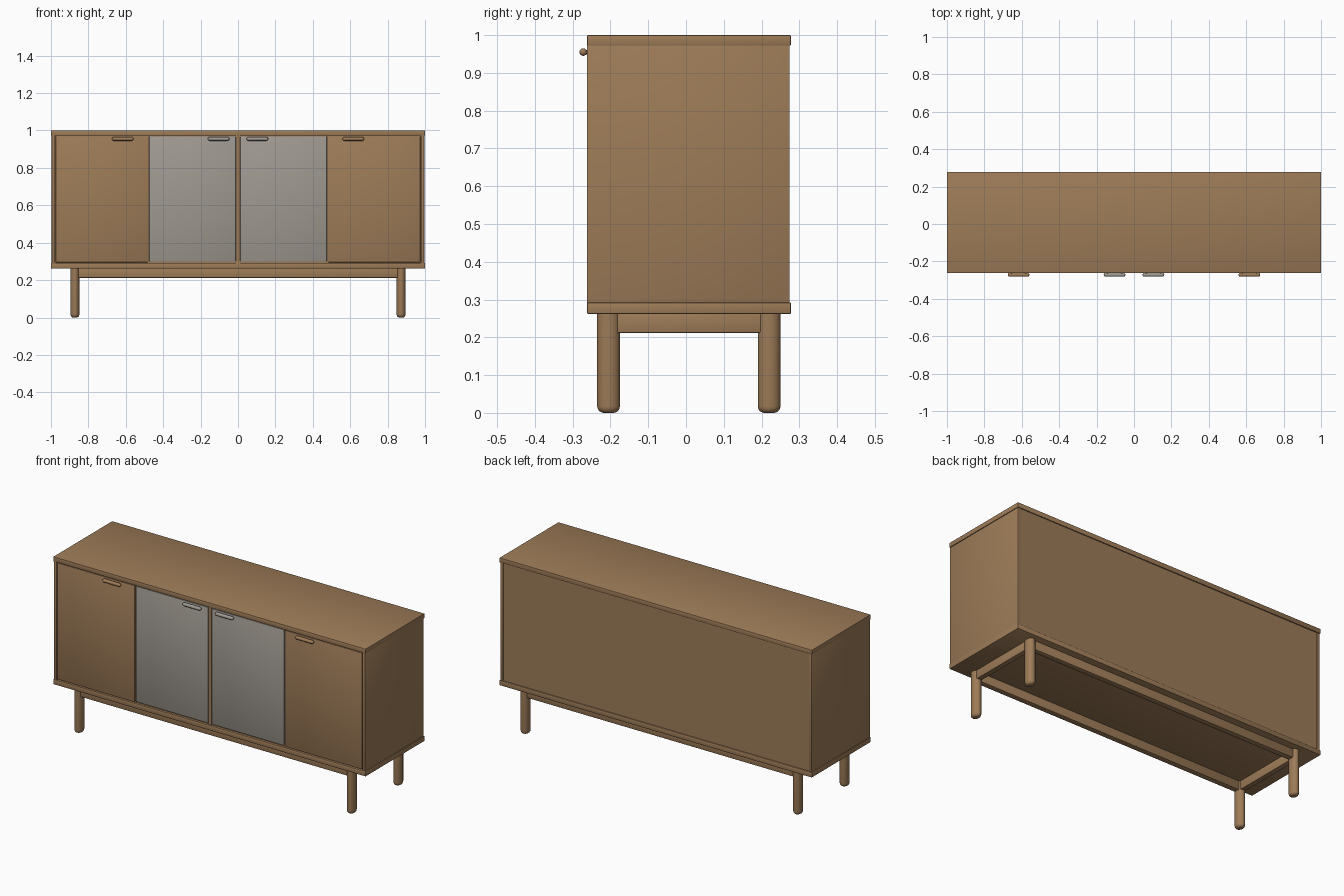
import bpy, bmesh, math
from mathutils import Matrix, Vector

cube = bpy.data.objects.get("Cube")
if cube:
    bpy.data.objects.remove(cube, do_unlink=True)


def material(name, rgb):
    m = bpy.data.materials.new(name)
    m.use_nodes = True
    m.diffuse_color = (*rgb, 1)
    bsdf = m.node_tree.nodes["Principled BSDF"]
    bsdf.inputs["Base Color"].default_value = (*rgb, 1)
    bsdf.inputs["Roughness"].default_value = 0.7
    return m


WOOD = material("warm_wood", (0.34, 0.20, 0.097))
GREY = material("warm_grey_panel", (0.35, 0.32, 0.285))


def finish(name, bm, mat):
    mesh = bpy.data.meshes.new(name)
    bmesh.ops.recalc_face_normals(bm, faces=bm.faces)
    bm.to_mesh(mesh)
    bm.free()
    mesh.materials.append(mat)
    ob = bpy.data.objects.new(name, mesh)
    bpy.context.collection.objects.link(ob)
    bpy.ops.object.select_all(action="DESELECT")
    bpy.context.view_layer.objects.active = ob
    ob.select_set(True)
    bpy.ops.object.shade_smooth_by_angle(angle=math.radians(35))
    return ob


def box(name, x, y, z, mat=WOOD, bevel=0.003):
    """Bevelled box from (min, max) pairs."""
    bm = bmesh.new()
    bmesh.ops.create_cube(bm, size=1)
    for v in bm.verts:
        v.co = Vector([(a + b) / 2 + c * (b - a) for (a, b), c in zip((x, y, z), v.co)])
    if bevel:
        bmesh.ops.bevel(bm, geom=bm.edges[:], offset=bevel, segments=2,
                        profile=0.5, affect="EDGES")
    return finish(name, bm, mat)


def leg(name, x, y):
    """Slightly oval post with a rounded foot, spun from a profile."""
    r, top = 0.03, 0.262
    profile = [(0, top), (r, top)]
    profile += [(r * 0.4 + r * 0.6 * math.cos(a), r * 0.6 - r * 0.6 * math.sin(a))
                for a in [i * math.pi / 10 for i in range(6)]]
    profile.append((0, 0))
    bm = bmesh.new()
    verts = [bm.verts.new((px, 0, pz)) for px, pz in profile]
    edges = [bm.edges.new(pair) for pair in zip(verts, verts[1:])]
    bmesh.ops.spin(bm, geom=verts + edges, axis=(0, 0, 1), cent=(0, 0, 0),
                   angle=2 * math.pi, steps=24)
    bmesh.ops.remove_doubles(bm, verts=bm.verts, dist=0.0001)
    bmesh.ops.transform(bm, matrix=Matrix.Translation((x, y, 0)) @
                        Matrix.Diagonal((0.8, 1, 1, 1)), verts=bm.verts)
    finish(name, bm, WOOD)


def handle(name, x, mat):
    """Rounded bar on two short stems."""
    bm = bmesh.new()
    parts = [((x, -0.272, 0.955), 0.010, 0.096, "Y")]
    parts += [((x + s * 0.038, -0.26, 0.955), 0.006, 0.02, "X") for s in (-1, 1)]
    for centre, radius, length, axis in parts:
        turn = Matrix.Rotation(math.pi / 2, 4, axis)
        bmesh.ops.create_cone(bm, cap_ends=True, segments=16, radius1=radius,
                              radius2=radius, depth=length,
                              matrix=Matrix.Translation(centre) @ turn)
    for s in (-1, 1):
        bmesh.ops.create_uvsphere(bm, u_segments=16, v_segments=8, radius=0.010,
                                  matrix=Matrix.Translation((x + s * 0.048, -0.272, 0.955)))
    finish(name, bm, mat)


# Cabinet shell
box("cabinet_core", (-0.992, 0.992), (-0.25, 0.272), (0.27, 0.99), bevel=0)
box("top_panel", (-1, 1), (-0.262, 0.278), (0.972, 1.0))
box("bottom_panel", (-1, 1), (-0.262, 0.278), (0.262, 0.292))
for side, s in (("left", 1), ("right", -1)):
    box(side + "_side_panel", sorted((s * 0.978, s * 0.996)), (-0.262, 0.274),
        (0.27, 0.99), bevel=0.002)

# Doors and handles
for side, s in (("left", 1), ("right", -1)):
    box(side + "_outer_door", sorted((s * 0.481, s * 0.975)), (-0.258, -0.245), (0.295, 0.969))
    box(side + "_inner_door", sorted((s * 0.012, s * 0.475)), (-0.258, -0.245),
        (0.299, 0.969), GREY)
    handle(side + "_outer_handle", s * 0.617, WOOD)
    handle(side + "_inner_handle", s * 0.104, GREY)
box("centre_divider", (-0.010, 0.010), (-0.257, -0.245), (0.285, 0.98), bevel=0)

# Legs and under-frame
for side, s in (("left", 1), ("right", -1)):
    leg("front_" + side + "_leg", s * 0.872, -0.205)
    leg("back_" + side + "_leg", s * 0.872, 0.22)
    box(side + "_rail", sorted((s * 0.857, s * 0.887)), (-0.2, 0.215), (0.212, 0.265))
for place, y in (("front", -0.205), ("back", 0.22)):
    box(place + "_rail", (-0.865, 0.865), (y - 0.016, y + 0.016), (0.212, 0.265))
